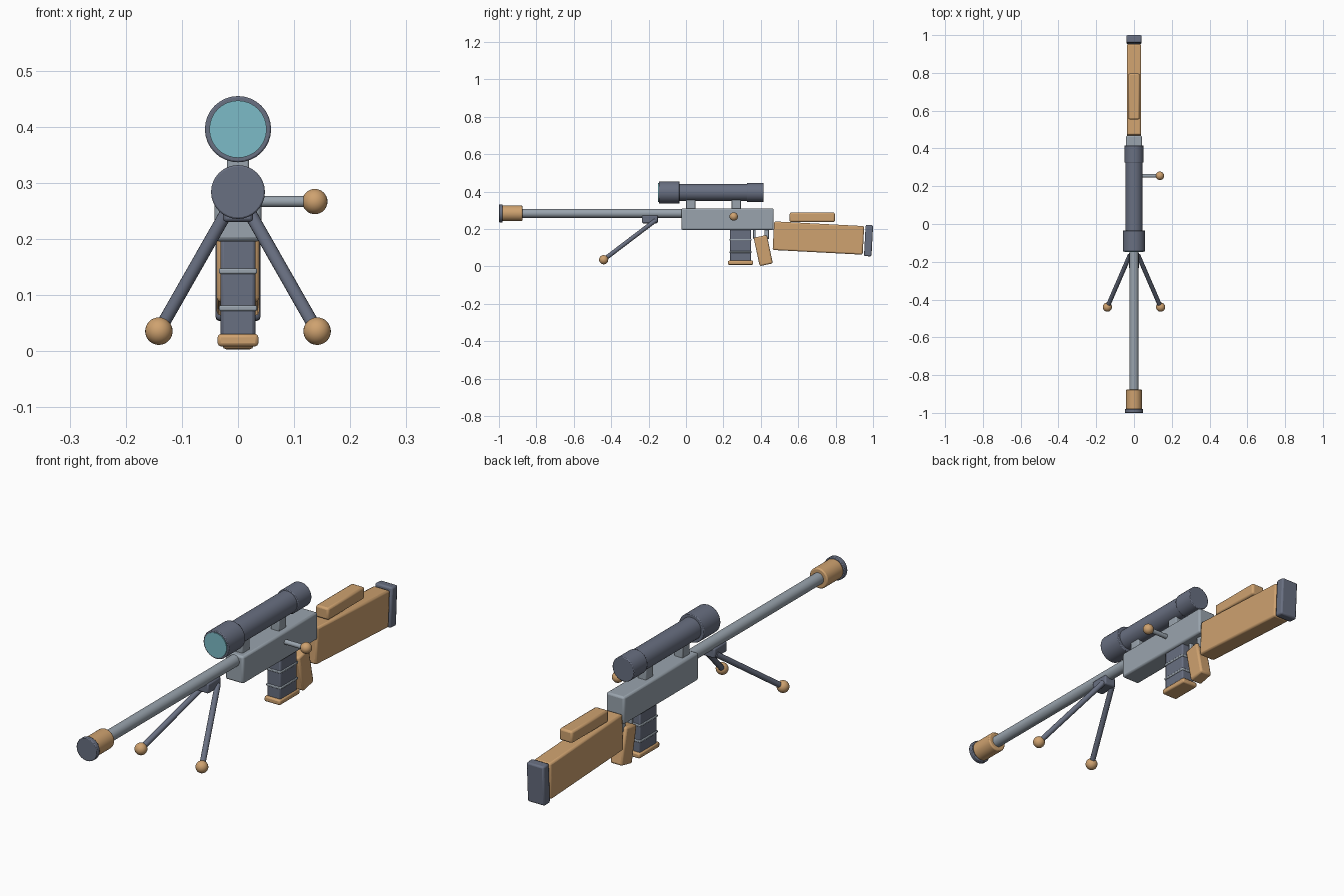
import bpy
import math
from mathutils import Vector

cube = bpy.data.objects.get("Cube")
if cube:
    bpy.data.objects.remove(cube, do_unlink=True)


def make_material(name, rgb):
    mat = bpy.data.materials.new(name)
    mat.use_nodes = True
    color = (*rgb, 1.0)
    mat.diffuse_color = color
    mat.node_tree.nodes["Principled BSDF"].inputs["Base Color"].default_value = color
    return mat


DARK = make_material("dark gunmetal", (0.14, 0.16, 0.22))
STEEL = make_material("light steel", (0.32, 0.37, 0.42))
WOOD = make_material("tan wood", (0.62, 0.36, 0.16))
GLASS = make_material("lens blue", (0.20, 0.50, 0.57))


def finish(name, mat, bevel=0.0, segments=2):
    obj = bpy.context.object
    obj.name = name
    obj.data.name = name
    obj.data.materials.append(mat)
    if bevel:
        mod = obj.modifiers.new("soft edges", "BEVEL")
        mod.width = bevel
        mod.segments = segments
        mod.limit_method = "ANGLE"
        mod.angle_limit = math.radians(40)
    bpy.ops.object.shade_smooth_by_angle(angle=math.radians(35))
    return obj


def box(name, mat, center, size, tilt=0.0, bevel=0.008):
    bpy.ops.mesh.primitive_cube_add(size=1, location=center)
    bpy.context.object.scale = size
    bpy.ops.object.transform_apply(location=False, rotation=False, scale=True)
    bpy.context.object.rotation_euler.x = math.radians(tilt)
    return finish(name, mat, bevel)


def rod(name, mat, start, end, radius, bevel=0.0, sides=32):
    start, end = Vector(start), Vector(end)
    axis = end - start
    bpy.ops.mesh.primitive_cylinder_add(
        vertices=sides, radius=radius, depth=axis.length, location=(start + end) / 2)
    bpy.context.object.rotation_euler = axis.to_track_quat("Z", "Y").to_euler()
    return finish(name, mat, bevel)


def tube(name, mat, y0, y1, z, radius, bevel=0.003):
    return rod(name, mat, (0, y0, z), (0, y1, z), radius, bevel)


def ball(name, mat, center, radius):
    bpy.ops.mesh.primitive_uv_sphere_add(
        segments=24, ring_count=16, radius=radius, location=center)
    return finish(name, mat)


# Barrel and muzzle
BORE = 0.284
tube("barrel", STEEL, -0.90, 0.0, BORE, 0.024)
tube("muzzle_brake", WOOD, -0.982, -0.875, BORE, 0.042, 0.005)
tube("muzzle_cap", DARK, -1.0, -0.98, BORE, 0.048)

# Receiver and bolt handle
box("receiver", STEEL, (0, 0.222, 0.253), (0.084, 0.494, 0.114))
rod("bolt_handle", STEEL, (0.03, 0.255, 0.267), (0.125, 0.255, 0.267), 0.01)
ball("bolt_knob", WOOD, (0.137, 0.255, 0.267), 0.0225)

# Scope with its mounts and lens
SIGHT = 0.396
tube("scope_body", DARK, -0.06, 0.35, SIGHT, 0.046)
tube("scope_front_bell", DARK, -0.145, -0.035, SIGHT, 0.059)
tube("scope_rear_bell", DARK, 0.325, 0.415, SIGHT, 0.0505)
tube("scope_lens", GLASS, -0.149, -0.142, SIGHT, 0.051, 0)
for name, y in (("front_scope_mount", 0.026), ("rear_scope_mount", 0.268)):
    box(name, STEEL, (0, y, 0.335), (0.04, 0.05, 0.07), bevel=0.004)

# Magazine with bands and base
box("magazine", DARK, (0, 0.292, 0.115), (0.062, 0.112, 0.19), bevel=0.006)
for name, z in (("lower_magazine_band", 0.077), ("upper_magazine_band", 0.143)):
    box(name, STEEL, (0, 0.292, z), (0.068, 0.118, 0.010), bevel=0.003)
box("magazine_base", WOOD, (0, 0.292, 0.020), (0.073, 0.135, 0.022), bevel=0.006)

# Grip and the posts above it
box("grip", WOOD, (0, 0.413, 0.085), (0.056, 0.072, 0.155), tilt=12)
box("trigger", STEEL, (0, 0.366, 0.176), (0.018, 0.013, 0.06), bevel=0.003)
box("grip_post", STEEL, (0, 0.431, 0.176), (0.03, 0.024, 0.06), bevel=0.003)

# Stock, cheek rest and butt plate
box("stock", WOOD, (0, 0.708, 0.152), (0.076, 0.482, 0.153), tilt=-3)
box("cheek_rest", WOOD, (0, 0.675, 0.263), (0.060, 0.242, 0.050))
box("butt_plate", DARK, (0, 0.976, 0.138), (0.080, 0.040, 0.167), tilt=-3, bevel=0.007)

# Bipod
box("bipod_mount", DARK, (0, -0.193, 0.252), (0.054, 0.084, 0.042), bevel=0.006)
for name, side in (("left", 1), ("right", -1)):
    foot = (side * 0.141, -0.44, 0.036)
    rod(name + "_bipod_leg", DARK, (side * 0.022, -0.165, 0.245), foot, 0.0115, sides=20)
    ball(name + "_bipod_foot", WOOD, foot, 0.0245)
